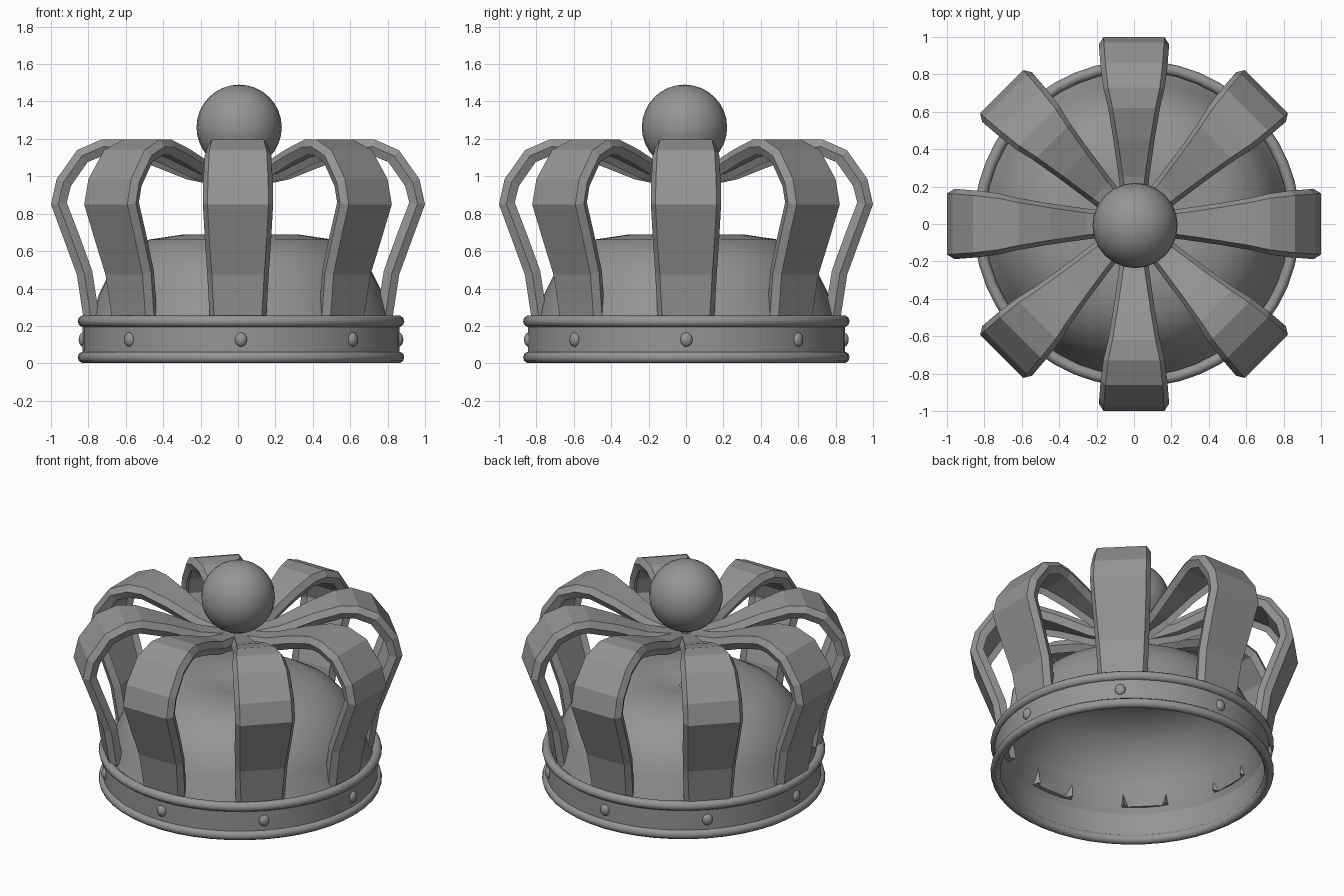
import bpy, bmesh, math
from mathutils import Vector, Matrix

cube = bpy.data.objects.get("Cube")
if cube:
    bpy.data.objects.remove(cube)

GREY = (0.3, 0.3, 0.3, 1)
grey = bpy.data.materials.new("plain grey")
grey.use_nodes = True
grey.diffuse_color = GREY
grey.node_tree.nodes["Principled BSDF"].inputs["Base Color"].default_value = GREY

BASE = Vector((0.016, 0.002, 0))   # axis of the headband


def finish(bm, name, smooth=None, location=(0, 0, 0)):
    bmesh.ops.remove_doubles(bm, verts=bm.verts, dist=1e-5)
    bmesh.ops.recalc_face_normals(bm, faces=bm.faces)
    mesh = bpy.data.meshes.new(name)
    bm.to_mesh(mesh)
    bm.free()
    obj = bpy.data.objects.new(name, mesh)
    bpy.context.collection.objects.link(obj)
    obj.location = location
    mesh.materials.append(grey)
    if smooth:
        bpy.ops.object.select_all(action="DESELECT")
        obj.select_set(True)
        bpy.context.view_layer.objects.active = obj
        bpy.ops.object.shade_smooth_by_angle(angle=math.radians(smooth))
    return obj


def lathe(name, profile, closed=False, steps=48, smooth=40):
    bm = bmesh.new()
    verts = [bm.verts.new((r, 0, z)) for r, z in profile]
    pairs = list(zip(verts, verts[1:]))
    if closed:
        pairs.append((verts[-1], verts[0]))
    edges = [bm.edges.new(p) for p in pairs]
    bmesh.ops.spin(bm, geom=verts + edges, axis=(0, 0, 1), cent=(0, 0, 0),
                   angle=math.tau, steps=steps, use_duplicate=False)
    return finish(bm, name, smooth, BASE)


def ball(name, centre, size, turn=0, segments=24, rings=16):
    bm = bmesh.new()
    bmesh.ops.create_uvsphere(bm, u_segments=segments, v_segments=rings, radius=1)
    bm.transform(Matrix.Rotation(turn, 4, "Z") @ Matrix.Diagonal((*size, 1)))
    return finish(bm, name, 60, centre)


# Headband with a rounded rim above and below
lathe("headband", [(0.847, 0.03), (0.847, 0.225), (0.82, 0.225), (0.82, 0.03)], True)
for name, z in (("lower_rim", 0.032), ("upper_rim", 0.225)):
    ring = [(0.843 + 0.03 * math.cos(a), z + 0.031 * math.sin(a))
            for a in (i * math.tau / 10 for i in range(10))]
    lathe(name, ring, True, smooth=60)

# Cloth cap, dipped in the middle, with a small button
lathe("cap", [(0.82, 0.2), (0.79, 0.26), (0.76, 0.37), (0.7, 0.49), (0.61, 0.59),
              (0.49, 0.662), (0.3, 0.69), (0.14, 0.675), (0, 0.645)], smooth=60)
ball("cap_button", BASE + Vector((0, 0, 0.645)), (0.03, 0.03, 0.02), segments=12, rings=8)

# Studs around the headband
for i in range(8):
    a = i * math.tau / 8
    spot = BASE + Vector((0.843 * math.cos(a), 0.843 * math.sin(a), 0.127))
    ball(f"stud_{i + 1}", spot, (0.025, 0.033, 0.038), a, 16, 10)

# Arches: outer radius, height and half width along the path
PATH = [(0.825, 0.23, 0.152), (0.835, 0.3, 0.155), (0.862, 0.475, 0.165),
        (0.93, 0.66, 0.178), (1.0, 0.85, 0.188), (0.97, 0.985, 0.186),
        (0.86, 1.14, 0.178), (0.73, 1.197, 0.163), (0.62, 1.197, 0.14),
        (0.45, 1.145, 0.112), (0.25, 1.065, 0.083), (0.03, 1.02, 0.055)]


def arch(name, turn):
    bm = bmesh.new()
    loops = []
    for i, (r, z, w) in enumerate(PATH):
        a, b = PATH[max(i - 1, 0)], PATH[min(i + 1, len(PATH) - 1)]
        along = Vector((b[0] - a[0], 0, b[1] - a[1])).normalized()
        inward = Vector((-along.z, 0, along.x))
        # Thin strip with a diamond-shaped bead on both edges
        half = [(w - 0.025, 0), (w, 0.04), (w - 0.022, 0.085), (w - 0.045, 0.05)]
        section = half + [(-x, d) for x, d in reversed(half)]
        loops.append([bm.verts.new(Vector((r, x, z)) + inward * d) for x, d in section])
    for low, high in zip(loops, loops[1:]):
        for j in range(len(low)):
            k = (j + 1) % len(low)
            bm.faces.new((low[j], low[k], high[k], high[j]))
    bm.faces.new(loops[0])
    bm.faces.new(loops[-1])
    bm.transform(Matrix.Rotation(turn, 4, "Z"))
    finish(bm, name)


for i in range(8):
    arch(f"arch_{i + 1}", i * math.tau / 8)

# Globe on top
ball("globe", (0.006, -0.008, 1.262), (0.228, 0.228, 0.228))
